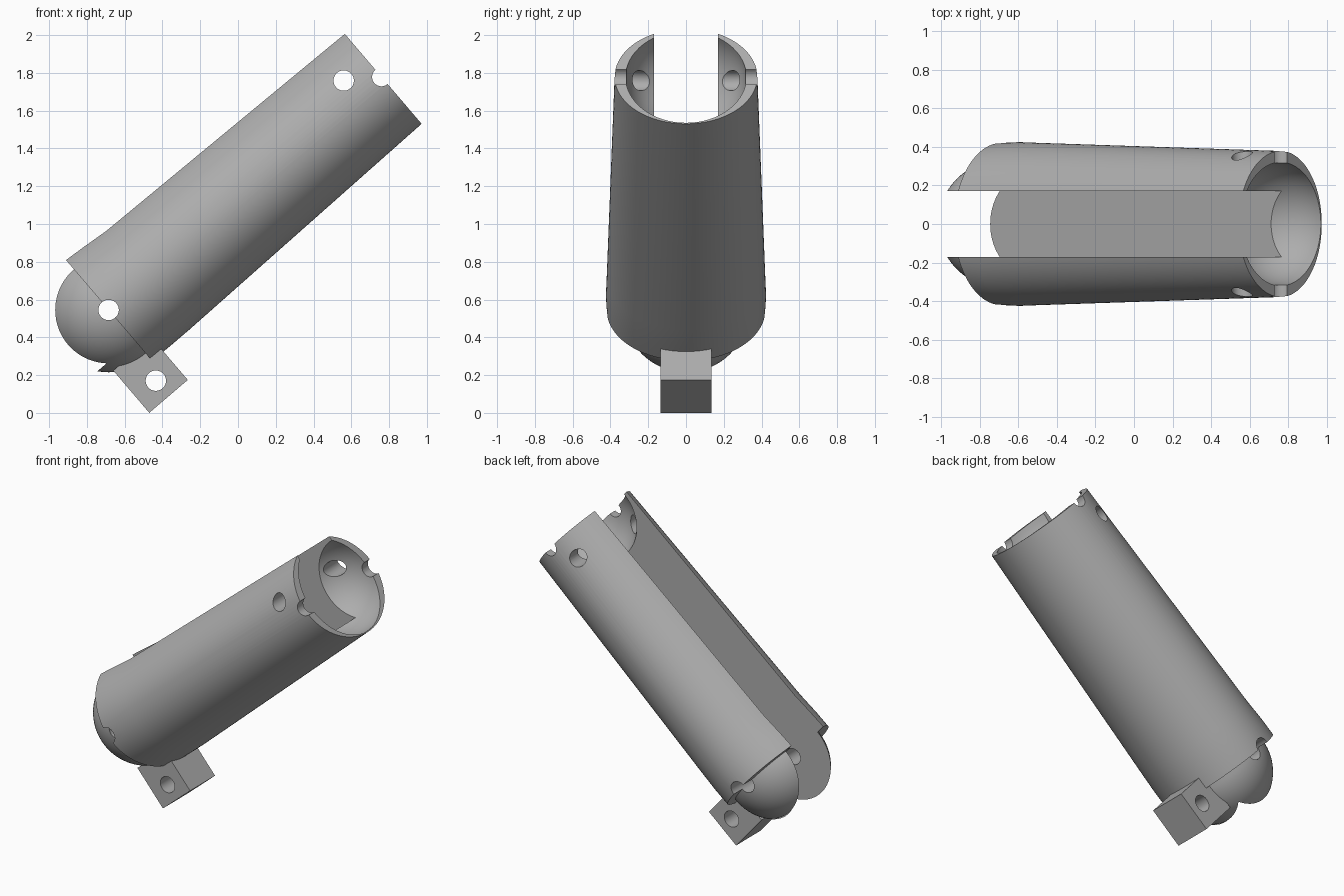
import bpy, bmesh
from math import radians, sin, cos, pi
from mathutils import Matrix, Vector

cube = bpy.data.objects.get("Cube")
if cube:
    bpy.data.objects.remove(cube, do_unlink=True)

# Local frame: x runs up the tilted tube, z is across it, origin at the dome centre
FRAME = Matrix.Translation((-0.685, 0, 0.545)) @ Matrix.Rotation(radians(-40.5), 4, 'Y')
LENGTH = 1.9

grey = bpy.data.materials.new("plain_grey")
grey.use_nodes = True
grey.diffuse_color = (0.42, 0.42, 0.42, 1)
grey.node_tree.nodes["Principled BSDF"].inputs["Base Color"].default_value = grey.diffuse_color


def add_object(name, bm):
    bmesh.ops.recalc_face_normals(bm, faces=bm.faces)
    mesh = bpy.data.meshes.new(name)
    bm.to_mesh(mesh)
    bm.free()
    mesh.materials.append(grey)
    obj = bpy.data.objects.new(name, mesh)
    obj.matrix_world = FRAME
    bpy.context.collection.objects.link(obj)
    return obj


def box(name, low, high):
    bm = bmesh.new()
    low, high = Vector(low), Vector(high)
    size = Matrix.Diagonal((*(high - low), 1))
    bmesh.ops.create_cube(bm, size=1, matrix=Matrix.Translation((low + high) / 2) @ size)
    return add_object(name, bm)


def ball(name, x, radius):
    bm = bmesh.new()
    place = Matrix.Translation((x, 0, 0)) @ Matrix.Rotation(pi / 2, 4, 'Y')
    bmesh.ops.create_uvsphere(bm, u_segments=64, v_segments=40, radius=radius, matrix=place)
    return add_object(name, bm)


def pin(name, x, z, radius=0.054):
    bm = bmesh.new()
    place = Matrix.Translation((x, 0, z)) @ Matrix.Rotation(pi / 2, 4, 'X')
    bmesh.ops.create_cone(bm, cap_ends=True, segments=32, radius1=radius,
                          radius2=radius, depth=2, matrix=place)
    return add_object(name, bm)


def oval_tube(name, sections, sides=96):
    # Each section: position, half width, half height above, half height below
    bm = bmesh.new()
    rings = []
    for x, wide, up, down in sections:
        ring = []
        for i in range(sides):
            a = 2 * pi * i / sides
            ring.append(bm.verts.new((x, wide * cos(a), (up if sin(a) > 0 else down) * sin(a))))
        rings.append(ring)
    for r, s in zip(rings, rings[1:]):
        for i in range(sides):
            j = (i + 1) % sides
            bm.faces.new((r[i], r[j], s[j], s[i]))
    bm.faces.new(rings[0])
    bm.faces.new(rings[-1])
    return add_object(name, bm)


def combine(target, tools):
    # Run the booleans, bake the result and drop the helpers
    for tool, operation in tools:
        tool.hide_render = True
        mod = target.modifiers.new(tool.name, 'BOOLEAN')
        mod.operation = operation
        mod.solver = 'EXACT'
        mod.object = tool
    bpy.context.view_layer.update()
    graph = bpy.context.evaluated_depsgraph_get()
    mesh = bpy.data.meshes.new_from_object(target.evaluated_get(graph))
    target.modifiers.clear()
    target.data = mesh
    for tool, _ in tools:
        bpy.data.objects.remove(tool, do_unlink=True)


# Tapered oval body with a rounded end, a slot, a bowl socket and cross holes
body = oval_tube("slotted_body", [
    (0, 0.42, 0.38, 0.355), (0.12, 0.424, 0.37, 0.357),
    (0.26, 0.42, 0.357, 0.357), (LENGTH, 0.378, 0.335, 0.327)])
combine(body, [
    (ball("dome_end", 0, 0.33), 'UNION'),
    (box("slot_cutter", (-1, -0.17, -0.208), (3, 0.17, 1)), 'DIFFERENCE'),
    (ball("socket_cutter", LENGTH, 0.32), 'DIFFERENCE'),
    (pin("dome_hole_cutter", 0, 0), 'DIFFERENCE'),
    (pin("upper_hole_cutter", LENGTH - 0.165, 0.115), 'DIFFERENCE'),
    (pin("rim_notch_cutter", LENGTH, 0, 0.05), 'DIFFERENCE')])

# Pierced mounting block under the dome
block = box("mounting_block", (-0.19, -0.134, -0.554), (0.078, 0.134, -0.26))
combine(block, [(pin("block_hole_cutter", -0.053, -0.447), 'DIFFERENCE')])

bpy.ops.object.select_all(action='DESELECT')
for part in (body, block):
    part.select_set(True)
bpy.context.view_layer.objects.active = body
bpy.ops.object.shade_smooth_by_angle(angle=radians(30))
